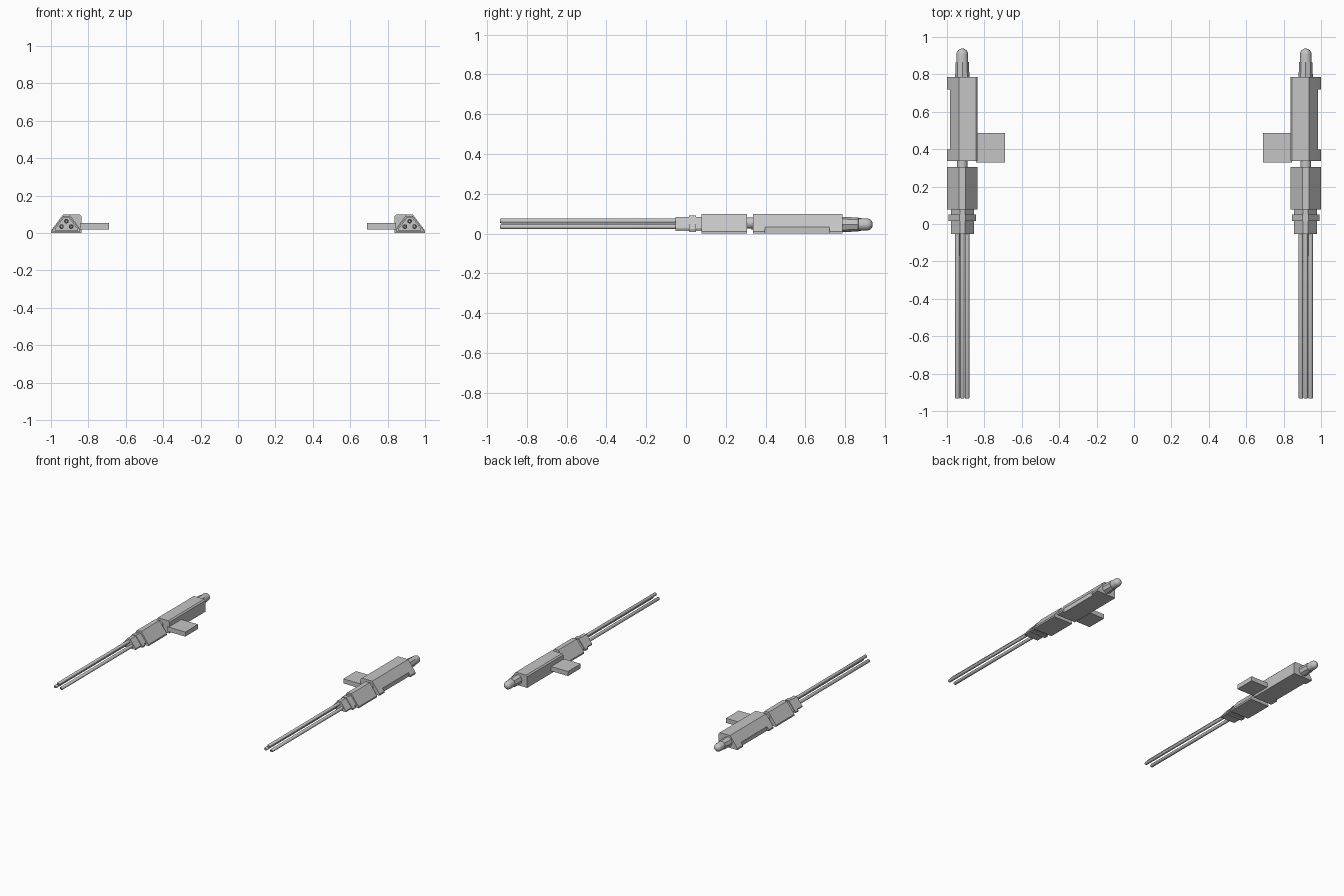
import bpy, bmesh, math

cube = bpy.data.objects.get("Cube")
if cube:
    bpy.data.objects.remove(cube, do_unlink=True)

grey = bpy.data.materials.new("gun_grey")
grey.use_nodes = True
colour = (0.56, 0.56, 0.56, 1)
grey.diffuse_color = colour
grey.node_tree.nodes["Principled BSDF"].inputs["Base Color"].default_value = colour

CX = 0.918  # axis of each gun


def finish(name, bm, smooth=False):
    """Turn a bmesh into an object mirrored to the other side."""
    bmesh.ops.recalc_face_normals(bm, faces=bm.faces)
    mesh = bpy.data.meshes.new(name)
    bm.to_mesh(mesh)
    bm.free()
    mesh.materials.append(grey)
    obj = bpy.data.objects.new(name, mesh)
    bpy.context.collection.objects.link(obj)
    if smooth:
        bpy.ops.object.select_all(action='DESELECT')
        obj.select_set(True)
        bpy.context.view_layer.objects.active = obj
        bpy.ops.object.shade_smooth_by_angle(angle=math.radians(35))
    obj.modifiers.new("Mirror", 'MIRROR').use_axis[0] = True


def prism(name, profile, y0, y1):
    """Extrude an x/z outline along y."""
    bm = bmesh.new()
    face = bm.faces.new([bm.verts.new((x, y0, z)) for x, z in profile])
    moved = bmesh.ops.extrude_face_region(bm, geom=[face])["geom"]
    bmesh.ops.translate(bm, vec=(0, y1 - y0, 0),
                        verts=[v for v in moved if isinstance(v, bmesh.types.BMVert)])
    finish(name, bm)


def lathe(name, profile, x, z, sides):
    """Revolve (radius, y) points round an axis along y."""
    bm = bmesh.new()
    rings = []
    for r, y in profile:
        angles = [math.tau * i / sides for i in range(sides)]
        rings.append([bm.verts.new((x + r * math.cos(a), y, z + r * math.sin(a)))
                      for a in angles])
    for a, b in zip(rings, rings[1:]):
        for i in range(sides):
            j = (i + 1) % sides
            bm.faces.new((a[i], a[j], b[j], b[i]))
    bm.faces.new(rings[0])
    bm.faces.new(rings[-1])
    finish(name, bm, True)


# Triangular housing outline, shrunk about its middle for the collars
housing = [(0.836, 0), (1, 0), (1, 0.012), (0.936, 0.098), (0.9, 0.098), (0.836, 0.012)]


def shrunk(sx, sz):
    return [(CX + (x - CX) * sx, 0.05 + (z - 0.05) * sz) for x, z in housing]


# Front housing and stepped collars
prism("front_housing", housing, 0.077, 0.306)
prism("housing_step", shrunk(0.75, 0.72), 0.045, 0.08)
prism("collar_ring", shrunk(0.89, 0.84), 0.015, 0.05)
prism("barrel_collar", shrunk(0.75, 0.72), -0.053, 0.018)

# Three barrels with bored, chamfered muzzles
for place, dx, z in (("inner", -0.026, 0.035), ("outer", 0.026, 0.035), ("top", 0, 0.064)):
    lathe(place + "_barrel",
          [(0.005, -0.90), (0.006, -0.934), (0.009, -0.934), (0.0125, -0.928),
           (0.0125, -0.04)], CX + dx, z, 12)

# Neck between the housings
lathe("neck", [(0.028, 0.29), (0.028, 0.35)], CX, 0.053, 12)

# Rear housing: square inside, sloped outside, with a cut-back lower edge
prism("rear_housing", [(0.836, 0), (0.985, 0), (0.985, 0.033), (0.936, 0.098),
                       (0.846, 0.098), (0.836, 0.088)], 0.337, 0.787)
lug = [(0.98, 0), (1, 0), (1, 0.012), (0.985, 0.033), (0.98, 0.033)]
prism("front_lug", lug, 0.337, 0.397)
prism("rear_lug", lug, 0.72, 0.787)

# Mounting plate on the inner side
prism("mounting_plate", [(0.69, 0.018), (0.845, 0.018), (0.845, 0.054), (0.69, 0.054)],
      0.328, 0.487)

# Rounded rear cap with a slightly tapered sleeve
dome = [(0.031 * math.cos(t * math.pi / 12), 0.907 + 0.031 * math.sin(t * math.pi / 12))
        for t in range(6)]
lathe("rear_cap", [(0.033, 0.77)] + dome + [(0.003, 0.938)], CX, 0.046, 16)
lathe("cap_sleeve", [(0.039, 0.77), (0.035, 0.865), (0.03, 0.868)], CX, 0.046, 8)
